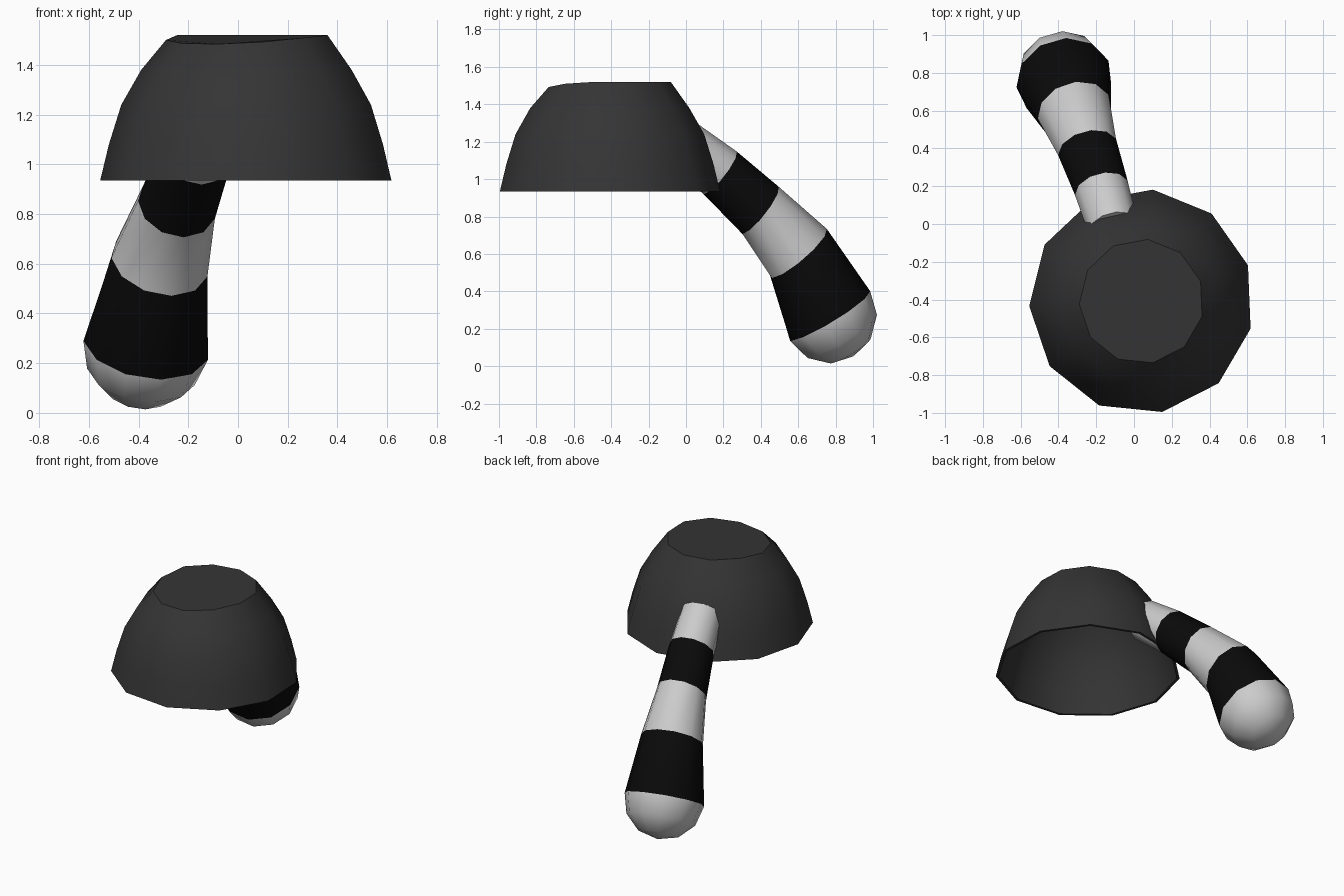
import bpy, bmesh
from math import sin, cos, pi, radians
from mathutils import Vector

if "Cube" in bpy.data.objects:
    bpy.data.objects.remove(bpy.data.objects["Cube"])

SIDES = 11


def material(name, v):
    m = bpy.data.materials.new(name)
    m.diffuse_color = (v, v, v, 1)
    m.use_nodes = True
    m.node_tree.nodes["Principled BSDF"].inputs["Base Color"].default_value = m.diffuse_color
    return m


def finish(name, bm, mats, angle):
    bmesh.ops.recalc_face_normals(bm, faces=bm.faces[:])
    me = bpy.data.meshes.new(name)
    bm.to_mesh(me)
    bm.free()
    ob = bpy.data.objects.new(name, me)
    bpy.context.collection.objects.link(ob)
    for m in mats:
        me.materials.append(m)
    bpy.ops.object.select_all(action='DESELECT')
    ob.select_set(True)
    bpy.context.view_layer.objects.active = ob
    bpy.ops.object.shade_smooth_by_angle(angle=radians(angle))
    return ob


def bridge(bm, a, b, mat=0):
    for i in range(SIDES):
        j = (i + 1) % SIDES
        bm.faces.new((a[i], a[j], b[j], b[i])).material_index = mat


dark = material("dark_grey", 0.035)
black = material("black", 0.003)
light = material("light_grey", 0.6)

# Dome shell: flat slightly dipped top, open underneath with a thin wall
CX, CY = 0.04, -0.41


def dome_rings(bm, profile):
    rings = []
    for k, (r, z) in enumerate(profile):
        ring = []
        for i in range(SIDES):
            a = radians(84.2) + 2 * pi * i / SIDES
            x, y = r * cos(a), r * sin(a)
            dip = 0.11 * max(0, -0.5 * x - 0.87 * y) if k == len(profile) - 1 else 0
            ring.append(bm.verts.new((CX + x, CY + y, z - dip)))
        rings.append(ring)
    for a, b in zip(rings, rings[1:]):
        bridge(bm, a, b)
    bm.faces.new(rings[-1])
    return rings


bm = bmesh.new()
outer = dome_rings(bm, [(0.595, 0.935), (0.56, 1.08), (0.51, 1.24), (0.43, 1.38), (0.33, 1.52)])
inner = dome_rings(bm, [(0.577, 0.935), (0.542, 1.08), (0.493, 1.235), (0.415, 1.37), (0.32, 1.503)])
bridge(bm, outer[0], inner[0])
finish("dome", bm, [dark], 35)

# Striped tail: centre, radius and axis of each stripe boundary
stations = [
    ((-0.11, -0.02, 1.19), 0.135, (-0.22, 0.79, -0.60)),
    ((-0.17, 0.18, 1.035), 0.146, (-0.22, 0.79, -0.62)),
    ((-0.245, 0.395, 0.835), 0.161, (-0.22, 0.78, -0.61)),
    ((-0.315, 0.60, 0.605), 0.20, (-0.22, 0.65, -0.76)),
    ((-0.37, 0.765, 0.27), 0.256, (-0.15, 0.517, -0.856)),
]
# Rounded tip continues from the last station
end, rad, axis = Vector(stations[-1][0]), stations[-1][1], Vector(stations[-1][2]).normalized()
for t in (30, 60):
    stations.append((end + axis * rad * sin(radians(t)), rad * cos(radians(t)), axis))

bm = bmesh.new()
rings = []
for c, r, n in stations:
    n = Vector(n).normalized()
    u = n.cross(Vector((0, 0, 1))).normalized()
    v = u.cross(n)
    rings.append([bm.verts.new(Vector(c) - r * (v * cos(2 * pi * i / SIDES) + u * sin(2 * pi * i / SIDES)))
                  for i in range(SIDES)])
for k, (a, b) in enumerate(zip(rings, rings[1:])):
    bridge(bm, a, b, 1 if k in (1, 3) else 0)
bm.faces.new(rings[0])
tip = bm.verts.new(end + axis * rad)
for i in range(SIDES):
    bm.faces.new((rings[-1][i], rings[-1][(i + 1) % SIDES], tip))
finish("striped_tail", bm, [light, black], 50)
